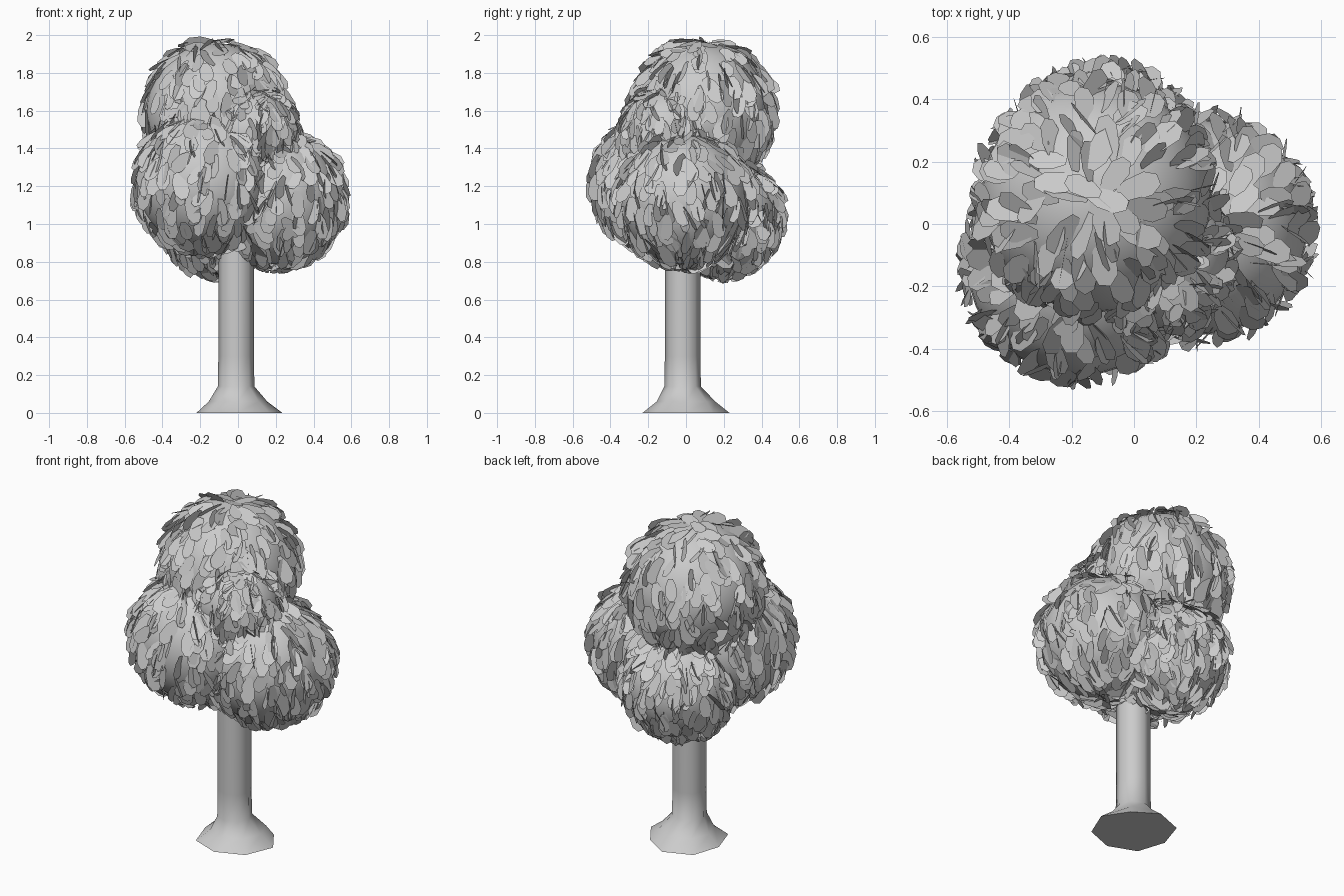
import bpy, bmesh, math, random
from mathutils import Vector, Matrix

if "Cube" in bpy.data.objects:
    bpy.data.objects.remove(bpy.data.objects["Cube"])

random.seed(7)


def new_object(name, bm, smooth=False):
    mesh = bpy.data.meshes.new(name)
    bm.to_mesh(mesh)
    bm.free()
    obj = bpy.data.objects.new(name, mesh)
    bpy.context.collection.objects.link(obj)
    for p in mesh.polygons:
        p.use_smooth = smooth
    return obj


# Trunk with a flared, slightly irregular root base
ROOTS = [0.235, 0.20, 0.23, 0.235, 0.22, 0.235, 0.23, 0.235]
SIDES = len(ROOTS)
bm = bmesh.new()
rings = []
for z, r in [(0, 0), (0.06, 0.155), (0.14, 0.097), (0.3, 0.094), (0.85, 0.094), (1.2, 0.085)]:
    cx, cy = (0, 0) if z < 0.1 else (-0.01, -0.018)
    ring = []
    for i in range(SIDES):
        a = 2 * math.pi * i / SIDES
        rr = r or ROOTS[i]
        ring.append(bm.verts.new((cx + rr * math.cos(a), cy + rr * math.sin(a), z)))
    rings.append(ring)
for lo, hi in zip(rings, rings[1:]):
    for i in range(SIDES):
        j = (i + 1) % SIDES
        bm.faces.new((lo[i], lo[j], hi[j], hi[i]))
bm.faces.new(rings[0][::-1])
bm.faces.new(rings[-1])
trunk = new_object("trunk", bm, True)
bpy.context.view_layer.objects.active = trunk
trunk.select_set(True)
bpy.ops.object.shade_smooth_by_angle(angle=math.radians(50))

# Foliage clumps: name, centre, core radius
CLUMPS = [
    ("top", Vector((-0.12, 0.085, 1.59)), 0.368),
    ("front_left", Vector((-0.175, -0.125, 1.22)), 0.36),
    ("right", Vector((0.21, -0.01, 1.13)), 0.345),
    ("back", Vector((-0.10, 0.19, 1.04)), 0.305),
    ("upper_front", Vector((0.07, -0.10, 1.48)), 0.235),
]

# Leaf outline: distance along the leaf, half width
LEAF = [(0, 0.10), (0.3, 0.24), (0.75, 0.27), (1, 0.12)]
LEAF = LEAF + [(u, -w) for u, w in reversed(LEAF)]
COUNT = 340

for name, centre, radius in CLUMPS:
    # Smooth core
    bm = bmesh.new()
    bmesh.ops.create_uvsphere(bm, u_segments=32, v_segments=20, radius=radius,
                              matrix=Matrix.Translation(centre))
    new_object(name + "_foliage_core", bm, True)

    # Drooping leaves scattered over the core, some turned edge-on
    bm = bmesh.new()
    for k in range(COUNT):
        h = 1 - 2 * (k + random.random()) / COUNT
        a = k * 2.399963 + random.uniform(-0.3, 0.3)
        s = math.sqrt(1 - h * h)
        n = Vector((s * math.cos(a), s * math.sin(a), h))
        root = centre + n * radius
        if any((root - c).length < r - 0.04 for m, c, r in CLUMPS if m != name):
            continue
        down = Vector((h * math.cos(a), h * math.sin(a), -s))
        side = n.cross(down)
        yaw, pitch, roll = random.gauss(0, 0.3), random.uniform(0.0, 0.3), random.gauss(0, 0.65)
        along = (down * math.cos(yaw) + side * math.sin(yaw)) * math.cos(pitch) + n * math.sin(pitch)
        across = n.cross(along).normalized()
        across = Matrix.Rotation(roll, 3, along) @ across
        size = (0.06 + radius * 0.2) * random.uniform(0.88, 1.2)
        base = root + n * 0.012 - along * size * 0.4
        bm.faces.new([bm.verts.new(base + along * (u * size) + across * (w * size))
                      for u, w in LEAF])
    new_object(name + "_leaves", bm)
